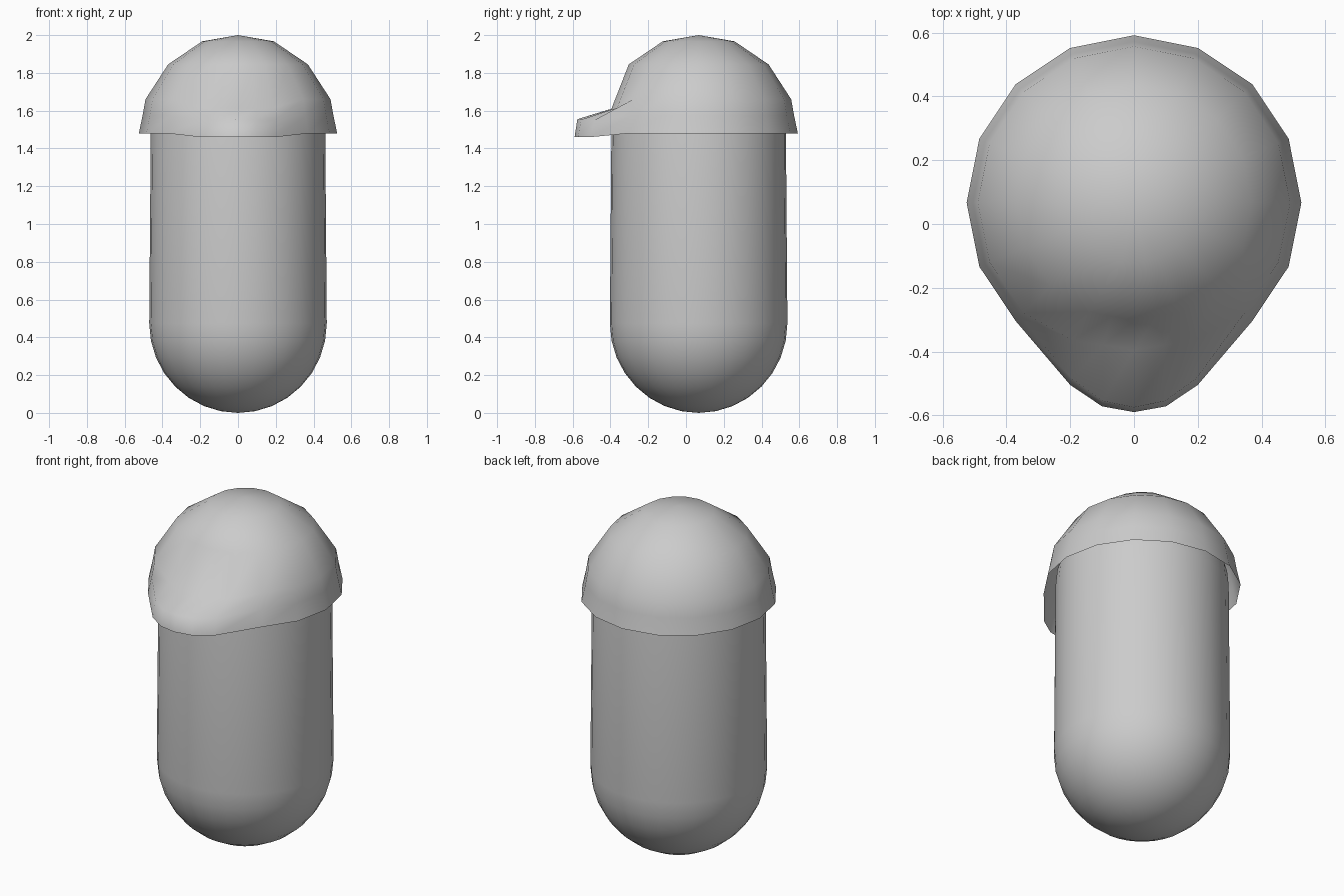
import bpy, bmesh
from math import sin, cos, pi, radians
from mathutils import Vector

if "Cube" in bpy.data.objects:
    bpy.data.objects.remove(bpy.data.objects["Cube"])

CY = 0.067  # the body axis sits slightly behind the origin


def make_object(name, rows, bottom=None, top=None):
    """Skin closed rings of points (listed bottom to top), with optional poles."""
    bm = bmesh.new()
    rings = [[bm.verts.new(p) for p in row] for row in rows]
    n = len(rings[0])
    for a, b in zip(rings, rings[1:]):
        for i in range(n):
            j = (i + 1) % n
            bm.faces.new((a[i], a[j], b[j], b[i]))
    for pole, ring in ((bottom, rings[0]), (top, rings[-1])):
        if pole:
            v = bm.verts.new(pole)
            for i in range(n):
                f = (v, ring[i], ring[(i + 1) % n])
                bm.faces.new(f if pole is top else f[::-1])
    for f in bm.faces:
        f.smooth = True
    me = bpy.data.meshes.new(name)
    bm.to_mesh(me)
    bm.free()
    ob = bpy.data.objects.new(name, me)
    bpy.context.collection.objects.link(ob)
    return ob


def circle(r, z, n):
    # starts at the front (-y), counter-clockwise seen from above
    return [Vector((r * sin(2 * pi * i / n), CY - r * cos(2 * pi * i / n), z))
            for i in range(n)]


# Body: slightly tapered capsule
R0, R1, Z0, Z1 = 0.47, 0.462, 0.474, 1.48
steps = [radians(11.25 * k) for k in range(1, 9)]
profile = [(R0 * sin(a), Z0 - Z0 * cos(a)) for a in steps]
profile += [(R1 * sin(a), Z1 + R1 * cos(a)) for a in reversed(steps)]
make_object("body", [circle(r, z, 32) for r, z in profile],
            Vector((0, CY, 0)), Vector((0, CY, Z1 + R1)))

# Cap: 16-sided open dome whose front is drawn out into a short brim
rim, mid, low, high, crown = [circle(r, z, 16) for r, z in
                              ((0.525, 1.48), (0.505, 1.575), (0.49, 1.66),
                               (0.37, 1.845), (0.19, 1.967))]


def set_front(ring, centre, side):
    ring[0] = Vector((0, *centre))
    ring[1] = Vector(side)
    ring[-1] = Vector((-side[0], side[1], side[2]))


set_front(rim, (-0.59, 1.46), (0.20, -0.505, 1.46))
set_front(mid, (-0.575, 1.555), (0.195, -0.485, 1.55))
set_front(low, (-0.395, 1.61), (0.19, -0.365, 1.615))


# extra column on each side of the centre rounds the brim tip
def add_columns(ring, y=None):
    m = (ring[0] + ring[1]) / 2
    if y is not None:
        m.y = y
    return [ring[0], m] + ring[1:] + [Vector((-m.x, m.y, m.z))]


rows = [add_columns(rim, -0.572), add_columns(mid, -0.555), add_columns(low),
        add_columns(high), add_columns(crown)]
make_object("cap", rows, top=Vector((0, CY, 2.0)))
